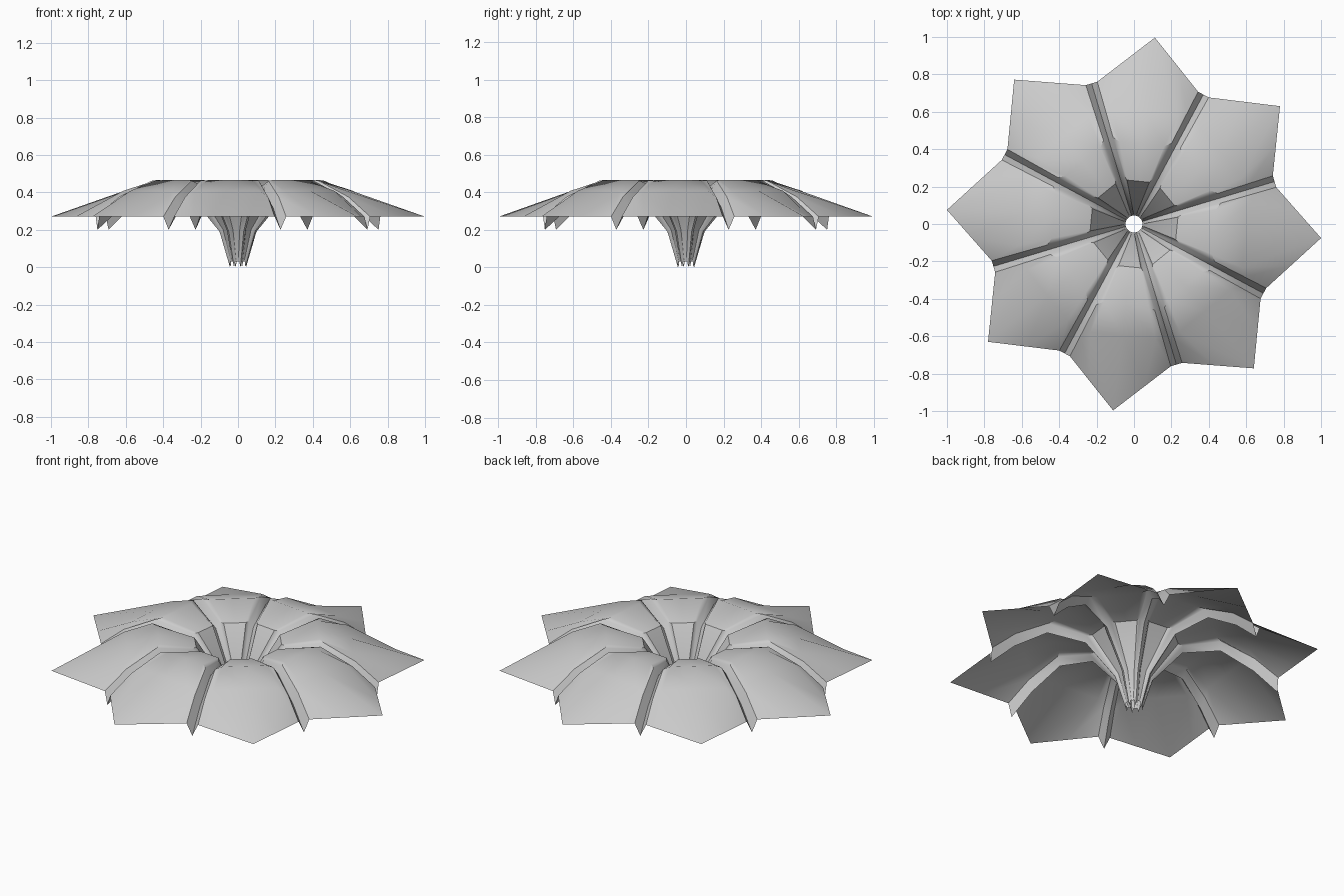
import bpy, bmesh, math
from mathutils import Vector, Matrix

if "Cube" in bpy.data.objects:
    bpy.data.objects.remove(bpy.data.objects["Cube"])

HALF = math.radians(22.5)
# rows from throat to rim: centre r, centre z, flat half width, flat z, shoulder z, groove r, groove z, groove half width
ROWS = [
    (0.045, 0.030, 0.006, 0.030, 0.030, 0.045, 0.000, 0.007),
    (0.088, 0.200, 0.018, 0.200, 0.198, 0.103, 0.190, 0.012),
    (0.230, 0.415, 0.060, 0.415, 0.412, 0.265, 0.380, 0.024),
    (0.430, 0.465, 0.120, 0.465, 0.462, 0.475, 0.418, 0.027),
    (0.600, 0.412, 0.175, 0.408, 0.375, 0.655, 0.315, 0.030),
    (1.003, 0.270, None, 0.270, 0.270, 0.785, 0.200, 0.032),
]
TIPS = [-4.3, 38.9, 83.6, 129.7, 175.7, 218.9, 263.6, 309.7]


def groove_angle(i):
    return math.radians(16.8 + 45 * i)


def petal_columns(i, row):
    """Cross-section of petal i from its right groove to just before its left groove."""
    r, z, fw, fz, sz, gr, gz, gw = row
    tip = math.radians(TIPS[i])

    def groove(k, offset, height):
        a = groove_angle(k)
        return Vector((gr * math.cos(a) - offset * math.sin(a),
                       gr * math.sin(a) + offset * math.cos(a), height))

    axis = math.radians(-5.7 + 45 * i) if fw else tip
    rot = Matrix.Rotation(axis, 3, 'Z')
    mid = rot @ Vector((r, 0, z))
    s0, s1 = groove(i - 1, gw, sz), groove(i, -gw, sz)
    if fw:
        f0, f1 = rot @ Vector((r, -fw, fz)), rot @ Vector((r, fw, fz))
    else:
        f0, f1 = mid.lerp(s0, 0.55), mid.lerp(s1, 0.55)
    return [groove(i - 1, 0, gz), s0, f0, mid, f1, s1]


# Petals and throat as one continuous folded sheet
bm = bmesh.new()
rings = []
for row in ROWS:
    rings.append([bm.verts.new(p) for i in range(8) for p in petal_columns(i, row)])
n = len(rings[0])
for a, b in zip(rings, rings[1:]):
    for k in range(n):
        m = (k + 1) % n
        bm.faces.new((a[k], b[k], b[m], a[m]))
bm.normal_update()
mesh = bpy.data.meshes.new("flower_petals")
bm.to_mesh(mesh)
bm.free()
flower = bpy.data.objects.new("flower_petals", mesh)
bpy.context.collection.objects.link(flower)
bpy.context.view_layer.objects.active = flower
flower.select_set(True)
bpy.ops.object.shade_smooth_by_angle(angle=math.radians(35))
